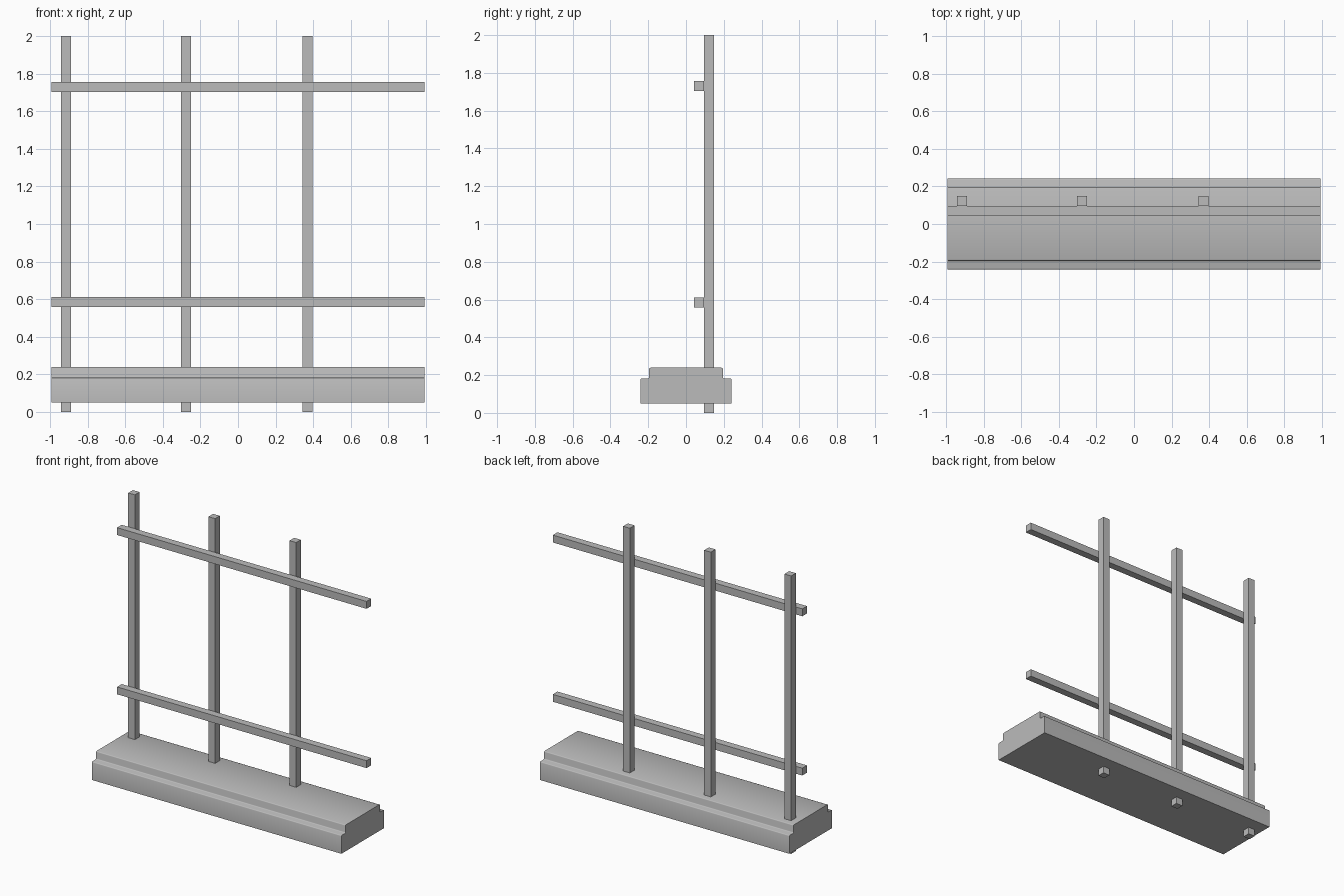
import bpy
import bmesh
import math

cube = bpy.data.objects.get("Cube")
if cube:
    bpy.data.objects.remove(cube, do_unlink=True)

grey = bpy.data.materials.new("plain grey")
grey.use_nodes = True
colour = (0.5, 0.5, 0.5, 1)
grey.diffuse_color = colour
grey.node_tree.nodes["Principled BSDF"].inputs["Base Color"].default_value = colour

HALF_LENGTH = 0.993
BAR = 0.053


def add_object(name, bm):
    bmesh.ops.recalc_face_normals(bm, faces=bm.faces)
    mesh = bpy.data.meshes.new(name)
    bm.to_mesh(mesh)
    bm.free()
    mesh.materials.append(grey)
    obj = bpy.data.objects.new(name, mesh)
    bpy.context.collection.objects.link(obj)
    return obj


def box(name, centre, size):
    bm = bmesh.new()
    bmesh.ops.create_cube(bm, size=1)
    bmesh.ops.scale(bm, vec=size, verts=bm.verts)
    bmesh.ops.translate(bm, vec=centre, verts=bm.verts)
    return add_object(name, bm)


# Stepped base: a mirrored half profile extruded along x
half = [(0.242, 0.05), (0.242, 0.182), (0.195, 0.182), (0.195, 0.239)]
profile = half + [(-y, z) for y, z in reversed(half)]
bm = bmesh.new()
end = bm.faces.new([bm.verts.new((-HALF_LENGTH, y, z)) for y, z in profile])
extruded = bmesh.ops.extrude_face_region(bm, geom=[end])["geom"]
bmesh.ops.translate(bm, vec=(2 * HALF_LENGTH, 0, 0),
                    verts=[v for v in extruded if isinstance(v, bmesh.types.BMVert)])
# Softened long edges on the two steps
steps = [e for e in bm.edges
         if abs(e.verts[0].co.x - e.verts[1].co.x) > 1 and e.verts[0].co.z > 0.1]
bmesh.ops.bevel(bm, geom=steps, offset=0.006, segments=2, profile=0.5, affect='EDGES')
base = add_object("base", bm)
bpy.ops.object.select_all(action='DESELECT')
base.select_set(True)
bpy.context.view_layer.objects.active = base
bpy.ops.object.shade_smooth_by_angle(angle=math.radians(50))

# Upright posts passing through the base
for place, x in (("right", -0.915), ("middle", -0.276), ("left", 0.369)):
    box(place + "_post", (x, 0.123, 1), (BAR, BAR, 2))

# Horizontal rails on the front of the posts
for place, z in (("lower", 0.584), ("upper", 1.73)):
    box(place + "_rail", (0, 0.123 - BAR, z), (2 * HALF_LENGTH, BAR, BAR))
